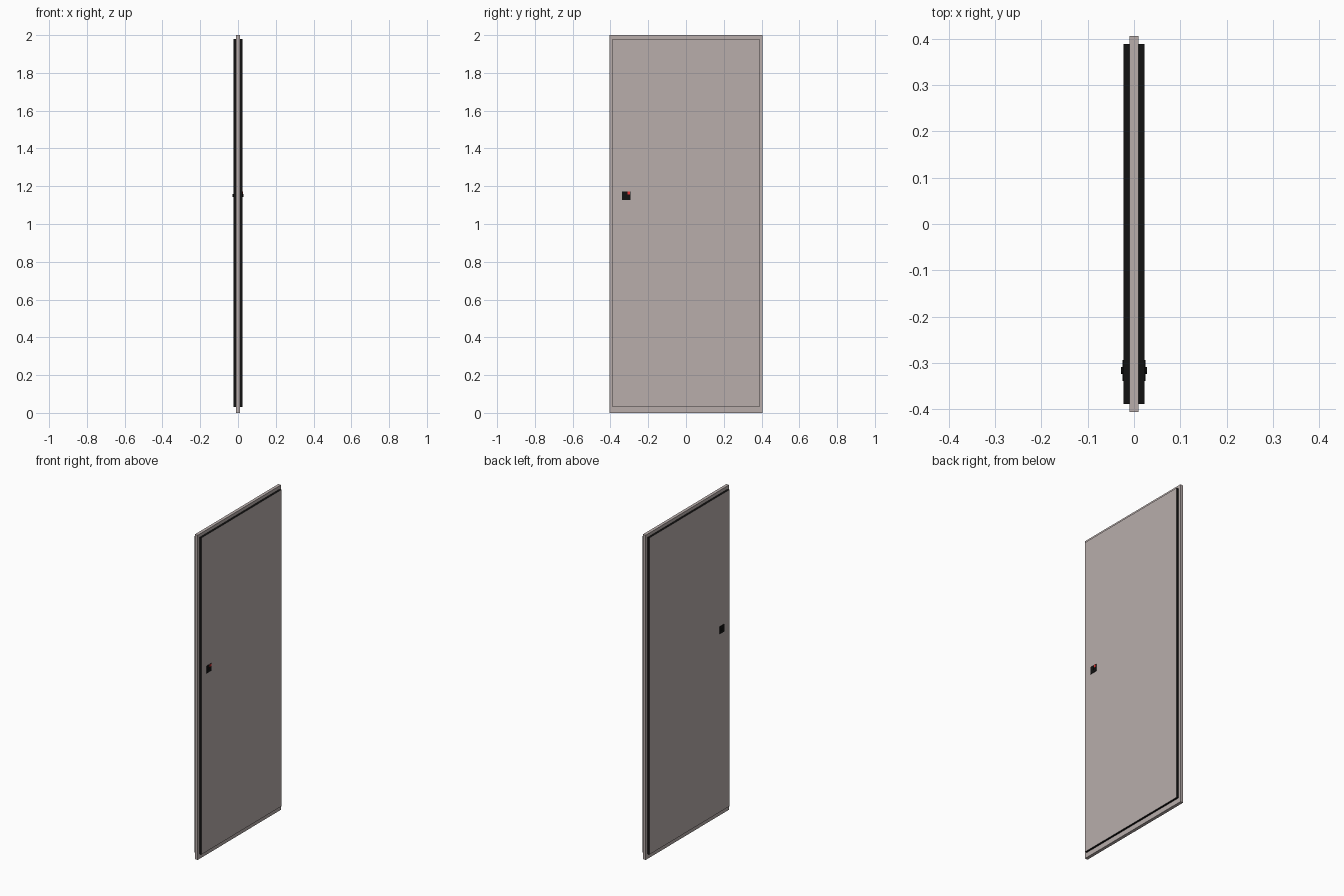
import bpy, bmesh, math
from mathutils import Matrix

if "Cube" in bpy.data.objects:
    bpy.data.objects.remove(bpy.data.objects["Cube"])


def material(name, rgb):
    m = bpy.data.materials.new(name)
    m.diffuse_color = (*rgb, 1)
    m.use_nodes = True
    m.node_tree.nodes["Principled BSDF"].inputs["Base Color"].default_value = m.diffuse_color
    return m


MAUVE = material("mauve_paint", (0.48, 0.42, 0.41))
BLACK = material("black_trim", (0.006, 0.006, 0.006))
RED = material("red_indicator", (0.8, 0.04, 0.04))


def finish(name, bm, mats):
    me = bpy.data.meshes.new(name)
    bm.to_mesh(me)
    bm.free()
    for m in mats:
        me.materials.append(m)
    ob = bpy.data.objects.new(name, me)
    bpy.context.collection.objects.link(ob)
    return ob


def box(name, x, y, z, mats, outer=0):
    """Box from ranges; faces whose normal follows +/-x (outer) get material slot 1."""
    bm = bmesh.new()
    size = [b - a for a, b in (x, y, z)]
    mid = [(a + b) / 2 for a, b in (x, y, z)]
    bmesh.ops.create_cube(bm, size=1, matrix=Matrix.Translation(mid) @ Matrix.Diagonal((*size, 1)))
    bm.normal_update()
    for f in bm.faces:
        if outer and f.normal.x * outer > 0.9:
            f.material_index = 1
    return finish(name, bm, mats)


def side_range(s, a, b):
    return tuple(sorted((s * a, s * b)))


LOCK_Y, LOCK_Z = -0.3165, 1.15

# Central slab
box("door_slab", (-0.0097, 0.0097), (-0.406, 0.406), (0, 2), [MAUVE])

for s, label in ((1, "right"), (-1, "left")):
    # Raised panel with black rim
    box(f"panel_{label}", side_range(s, 0.0097, 0.0227), (-0.389, 0.389), (0.03, 1.98),
        [BLACK, MAUVE], s)
    # Square lock plate
    box(f"lock_plate_{label}", side_range(s, 0.0227, 0.0248),
        (LOCK_Y - 0.023, LOCK_Y + 0.023), (LOCK_Z - 0.023, LOCK_Z + 0.023), [BLACK])
    # Small turn knob
    bm = bmesh.new()
    mat = Matrix.Translation((s * 0.0264, LOCK_Y, LOCK_Z)) @ Matrix.Rotation(math.pi / 2, 4, 'Y')
    bmesh.ops.create_cone(bm, cap_ends=True, segments=20, radius1=0.0075, radius2=0.0075,
                          depth=0.0032, matrix=mat)
    finish(f"lock_knob_{label}", bm, [BLACK])

# Red occupied indicator on the right face
box("lock_indicator", (0.0247, 0.0252), (LOCK_Y + 0.006, LOCK_Y + 0.021),
    (LOCK_Z + 0.006, LOCK_Z + 0.021), [RED])
